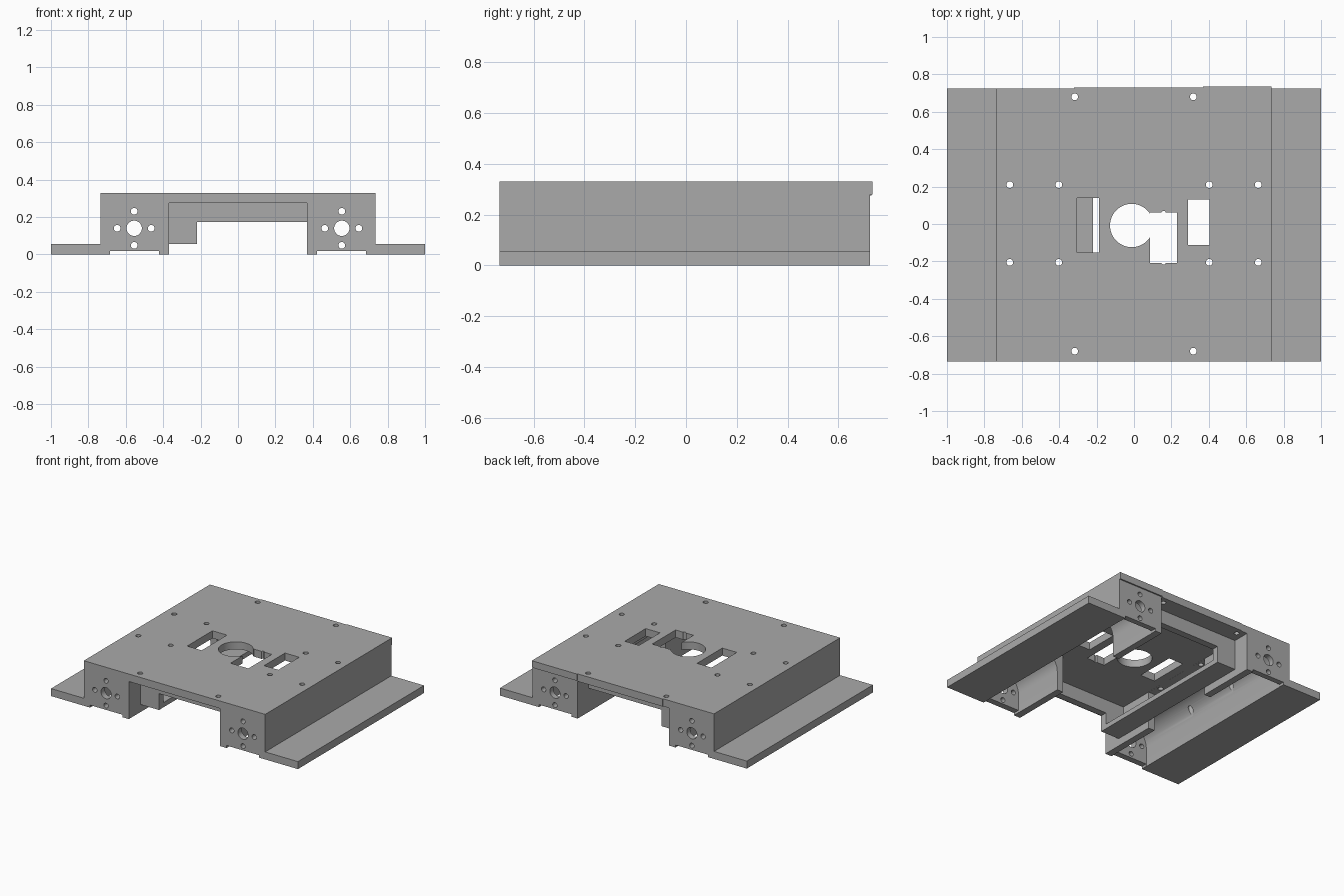
import bpy, bmesh, math

if "Cube" in bpy.data.objects:
    bpy.data.objects.remove(bpy.data.objects["Cube"])

grey = bpy.data.materials.new("printed_grey")
grey.diffuse_color = (0.40, 0.40, 0.40, 1)
grey.use_nodes = True
grey.node_tree.nodes["Principled BSDF"].inputs["Base Color"].default_value = grey.diffuse_color


def prism(name, pts, a, b, axis='Y'):
    """Closed outline extruded from a to b; outline is (x, z) along Y or (x, y) along Z."""
    bm = bmesh.new()
    place = (lambda p, t: (p[0], t, p[1])) if axis == 'Y' else (lambda p, t: (p[0], p[1], t))
    face = bm.faces.new([bm.verts.new(place(p, a)) for p in pts])
    ext = bmesh.ops.extrude_face_region(bm, geom=[face])
    d = (0, b - a, 0) if axis == 'Y' else (0, 0, b - a)
    bmesh.ops.translate(bm, vec=d, verts=[g for g in ext['geom'] if isinstance(g, bmesh.types.BMVert)])
    bmesh.ops.recalc_face_normals(bm, faces=bm.faces)
    me = bpy.data.meshes.new(name)
    bm.to_mesh(me)
    bm.free()
    me.materials.append(grey)
    ob = bpy.data.objects.new(name, me)
    bpy.context.collection.objects.link(ob)
    return ob


def box(name, x0, x1, y0, y1, z0, z1):
    return prism(name, [(x0, z0), (x1, z0), (x1, z1), (x0, z1)], y0, y1)


def circle(x, c, r, n=24):
    return [(x + r * math.cos(2 * math.pi * i / n), c + r * math.sin(2 * math.pi * i / n)) for i in range(n)]


def cut(target, cutters):
    for c in cutters:
        m = target.modifiers.new(c.name, 'BOOLEAN')
        m.operation, m.solver, m.object = 'DIFFERENCE', 'EXACT', c
        bpy.context.view_layer.objects.active = target
        bpy.ops.object.modifier_apply(modifier=m.name)
        bpy.data.objects.remove(c)


# Chassis cross-section: flanges, two rails and the deck
half = [(0.37, 0.275), (0.37, 0), (1, 0), (1, 0.055), (0.735, 0.055), (0.735, 0.33)]
chassis = prism("chassis", half + [(-x, z) for x, z in reversed(half)], -0.735, 0.725)

cutters = []
for s in (-1, 1):
    # Arched motor bay, open underneath
    arch = [(s * 0.553 + 0.1325 * math.cos(math.pi * i / 24), 0.14 + 0.1325 * math.sin(math.pi * i / 24))
            for i in range(25)]
    arch += [(s * 0.553 - 0.1325, -0.1), (s * 0.553 + 0.1325, -0.1)]
    cutters.append(prism("bay_cut", arch, -0.69, 0.685))
    # Shallow relief under the end walls
    x0, x1 = sorted((s * 0.422, s * 0.684))
    cutters.append(box("relief_cut", x0, x1, -1, 1, -0.1, 0.018))
    # Opening in the inner rail wall
    x0, x1 = sorted((s * 0.3, s * 0.45))
    cutters.append(box("wall_cut", x0, x1, -0.29, 0.285, -0.1, 0.2745))
    # Shaft hole and four screw holes through both end walls
    cutters.append(prism("shaft_cut", circle(s * 0.555, 0.14, 0.041, 32), -1, 1))
    for dx, dz in ((0.091, 0), (-0.091, 0), (0, 0.091), (0, -0.091)):
        cutters.append(prism("screw_cut", circle(s * 0.555 + dx, 0.14 + dz, 0.018, 16), -1, 1))
    # Deck screw holes
    for x, y in ((0.317, 0.68), (0.317, -0.68), (0.402, 0.21), (0.402, -0.205), (0.664, 0.21), (0.664, -0.205)):
        cutters.append(prism("deck_screw_cut", circle(s * x, y, 0.018, 16), 0.1, 0.5, 'Z'))
# Deck windows
cutters.append(prism("round_window_cut", circle(-0.012, -0.008, 0.116, 48), 0.2, 0.5, 'Z'))
for x0, x1, y0, y1 in ((0.085, 0.23, -0.208, 0.062), (-0.305, -0.187, -0.153, 0.14), (0.29, 0.405, -0.112, 0.13)):
    cutters.append(box("window_cut", x0, x1, y0, y1, 0.2, 0.5))
for y in (0.06, -0.207):
    cutters.append(prism("notch_cut", circle(0.158, y, 0.011, 12), 0.2, 0.5, 'Z'))
cut(chassis, cutters)

# Slightly overhanging deck edge at the back
box("deck_lip_right", 0.37, 0.735, 0.72, 0.735, 0.28, 0.33)
box("deck_lip_middle", -0.32, 0.37, 0.72, 0.73, 0.275, 0.33)

# Cross beams under the deck, and the side shelf hung between them
for name, y in (("front", -0.6), ("back", 0.55)):
    box(name + "_beam", -0.37, 0.37, y, y + 0.05, 0.175, 0.276)
    box(name + "_shelf_hanger", -0.37, -0.22, y, y + 0.05, 0.055, 0.176)
box("shelf", -0.37, -0.22, -0.6, 0.6, 0.055, 0.09)

# Smooth bores, sharp edges elsewhere
bpy.ops.object.select_all(action='DESELECT')
chassis.select_set(True)
bpy.context.view_layer.objects.active = chassis
bpy.ops.object.shade_smooth_by_angle(angle=math.radians(30))
